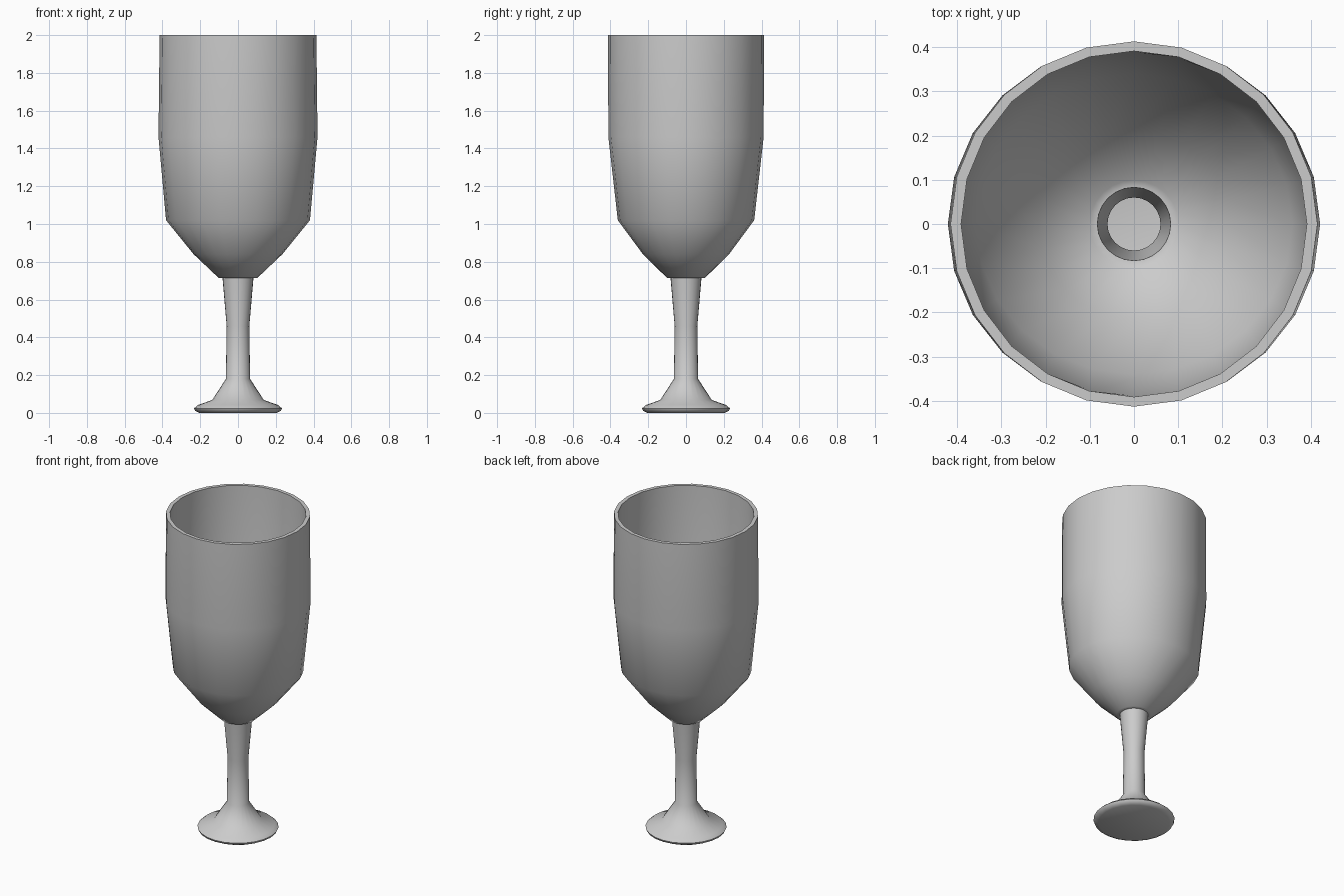
import bpy, bmesh, math
from math import cos, sin, pi

if "Cube" in bpy.data.objects:
    bpy.data.objects.remove(bpy.data.objects["Cube"])

SIDES = 24


def lathe(name, rings, closed=False, cap_start=False):
    """Skin a stack of (x radius, y radius, z) rings."""
    bm = bmesh.new()
    loops = []
    for rx, ry, z in rings:
        loops.append([bm.verts.new((rx * cos(2 * pi * i / SIDES),
                                    ry * sin(2 * pi * i / SIDES), z))
                      for i in range(SIDES)])
    pairs = list(zip(loops, loops[1:]))
    if closed:
        pairs.append((loops[-1], loops[0]))
    for a, b in pairs:
        for i in range(SIDES):
            j = (i + 1) % SIDES
            bm.faces.new((a[i], a[j], b[j], b[i]))
    if cap_start:
        bm.faces.new(loops[0][::-1])
    mesh = bpy.data.meshes.new(name)
    bm.to_mesh(mesh)
    bm.free()
    ob = bpy.data.objects.new(name, mesh)
    bpy.context.collection.objects.link(ob)
    bpy.context.view_layer.objects.active = ob
    ob.select_set(True)
    bpy.ops.object.shade_smooth_by_angle(angle=math.radians(42))
    ob.select_set(False)
    return ob


# Foot and hollow stem, open into the bowl
foot = [(0.205, 0.0), (0.228, 0.012), (0.233, 0.024), (0.212, 0.042),
        (0.137, 0.068), (0.064, 0.18), (0.06, 0.46), (0.082, 0.715)]
lathe("foot_and_stem", [(r, r, z) for r, z in foot], cap_start=True)

# Bowl: slightly oval outer wall, flat rim, inner wall, ring-shaped floor
outer = [(0.082, 0.082, 0.713), (0.103, 0.101, 0.715), (0.235, 0.228, 0.84),
         (0.381, 0.361, 1.02), (0.421, 0.411, 1.46), (0.415, 0.413, 2.0)]
inner = [(0.391, 0.391, 2.0), (0.397, 0.388, 1.46), (0.358, 0.34, 1.03),
         (0.218, 0.212, 0.86), (0.101, 0.099, 0.735), (0.083, 0.083, 0.733)]
lathe("bowl", outer + inner, closed=True)
